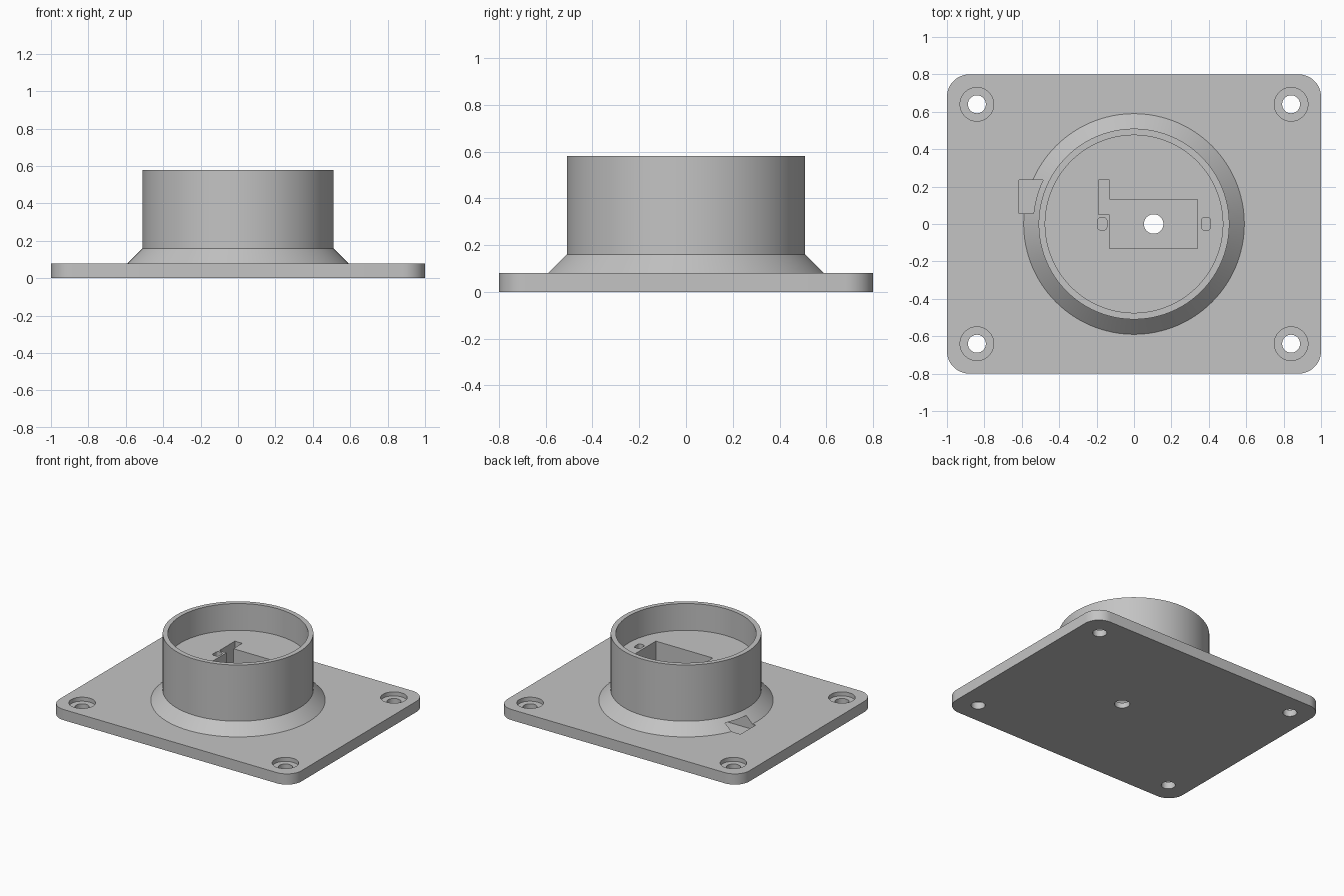
import bpy, bmesh, math

if "Cube" in bpy.data.objects:
    bpy.data.objects.remove(bpy.data.objects["Cube"], do_unlink=True)

grey = bpy.data.materials.new("light_grey")
grey.use_nodes = True
grey.diffuse_color = (0.55, 0.55, 0.55, 1)
grey.node_tree.nodes["Principled BSDF"].inputs["Base Color"].default_value = grey.diffuse_color


def make_object(name, bm):
    bmesh.ops.recalc_face_normals(bm, faces=bm.faces)
    mesh = bpy.data.meshes.new(name)
    bm.to_mesh(mesh)
    bm.free()
    mesh.materials.append(grey)
    obj = bpy.data.objects.new(name, mesh)
    bpy.context.scene.collection.objects.link(obj)
    return obj


def block(name, x0, x1, y0, y1, z0, z1, radius=0.0, steps=12):
    """Box with optionally rounded vertical corners."""
    if radius:
        outline = []
        corners = [(x1, y1, -1, -1), (x0, y1, 1, -1), (x0, y0, 1, 1), (x1, y0, -1, 1)]
        for q, (x, y, sx, sy) in enumerate(corners):
            for i in range(steps + 1):
                a = math.pi / 2 * (q + i / steps)
                outline.append((x + radius * (sx + math.cos(a)),
                                y + radius * (sy + math.sin(a))))
    else:
        outline = [(x0, y0), (x1, y0), (x1, y1), (x0, y1)]
    bm = bmesh.new()
    base = bm.faces.new([bm.verts.new((x, y, z0)) for x, y in outline])
    extruded = bmesh.ops.extrude_face_region(bm, geom=[base], use_keep_orig=True)
    top = [v for v in extruded["geom"] if isinstance(v, bmesh.types.BMVert)]
    bmesh.ops.translate(bm, verts=top, vec=(0, 0, z1 - z0))
    return make_object(name, bm)


def lathe(name, profile, x=0.0, y=0.0, segments=48):
    """Closed solid spun from (radius, height) points; ends are capped."""
    bm = bmesh.new()
    rings = []
    for r, z in profile:
        rings.append([bm.verts.new((x + r * math.cos(2 * math.pi * i / segments),
                                    y + r * math.sin(2 * math.pi * i / segments), z))
                      for i in range(segments)])
    for low, high in zip(rings, rings[1:]):
        for i in range(segments):
            j = (i + 1) % segments
            bm.faces.new((low[i], low[j], high[j], high[i]))
    bm.faces.new(rings[0])
    bm.faces.new(rings[-1])
    return make_object(name, bm)


def combine(target, tool, operation):
    """Apply a boolean and discard the tool."""
    mod = target.modifiers.new("boolean", "BOOLEAN")
    mod.operation = operation
    mod.solver = "EXACT"
    mod.object = tool
    bpy.context.view_layer.update()
    result = bpy.data.meshes.new_from_object(
        target.evaluated_get(bpy.context.evaluated_depsgraph_get()))
    target.modifiers.clear()
    target.data = result
    bpy.data.objects.remove(tool, do_unlink=True)


PLATE_TOP, CUP_FLOOR, CUP_TOP, POCKET_FLOOR = 0.08, 0.38, 0.58, 0.04

# Rounded mounting plate joined to the flared round cup
mount = block("mounting_plate_with_cup", -1, 1, -0.8, 0.8, 0, PLATE_TOP, 0.12)
cup = lathe("cup", [(0.59, 0.05), (0.59, PLATE_TOP), (0.51, 0.16), (0.51, CUP_TOP),
                    (0.475, CUP_TOP), (0.475, CUP_FLOOR)], segments=96)
combine(mount, cup, "UNION")

# Countersunk screw holes in the four corners
for sx in (-1, 1):
    for sy in (-1, 1):
        screw = lathe("screw_hole", [(0.048, -0.1), (0.048, 0.05), (0.09, 0.05), (0.09, 0.2)],
                      sx * 0.84, sy * 0.64)
        combine(mount, screw, "DIFFERENCE")

# Rectangular pocket, cable shaft and the tunnel leading out through the flare
cutters = [
    block("pocket", -0.13, 0.34, -0.13, 0.13, POCKET_FLOOR, 0.45),
    block("cable_shaft", -0.19, -0.13, 0.05, 0.235, POCKET_FLOOR, 0.45),
    block("cable_tunnel", -0.615, -0.13, 0.055, 0.235, POCKET_FLOOR, 0.13),
    lathe("centre_hole", [(0.052, -0.1), (0.052, 0.1)], 0.105, 0),
]
# Small rounded fastening slots either side of the pocket
for x in (-0.17, 0.385):
    cutters.append(block("fastening_slot", x - 0.025, x + 0.025, -0.033, 0.035,
                         0.22, 0.45, 0.018, 6))
for cutter in cutters:
    combine(mount, cutter, "DIFFERENCE")

# Smooth the round walls, keep the edges crisp
bpy.ops.object.select_all(action="DESELECT")
mount.select_set(True)
bpy.context.view_layer.objects.active = mount
bpy.ops.object.shade_smooth_by_angle(angle=math.radians(30))
